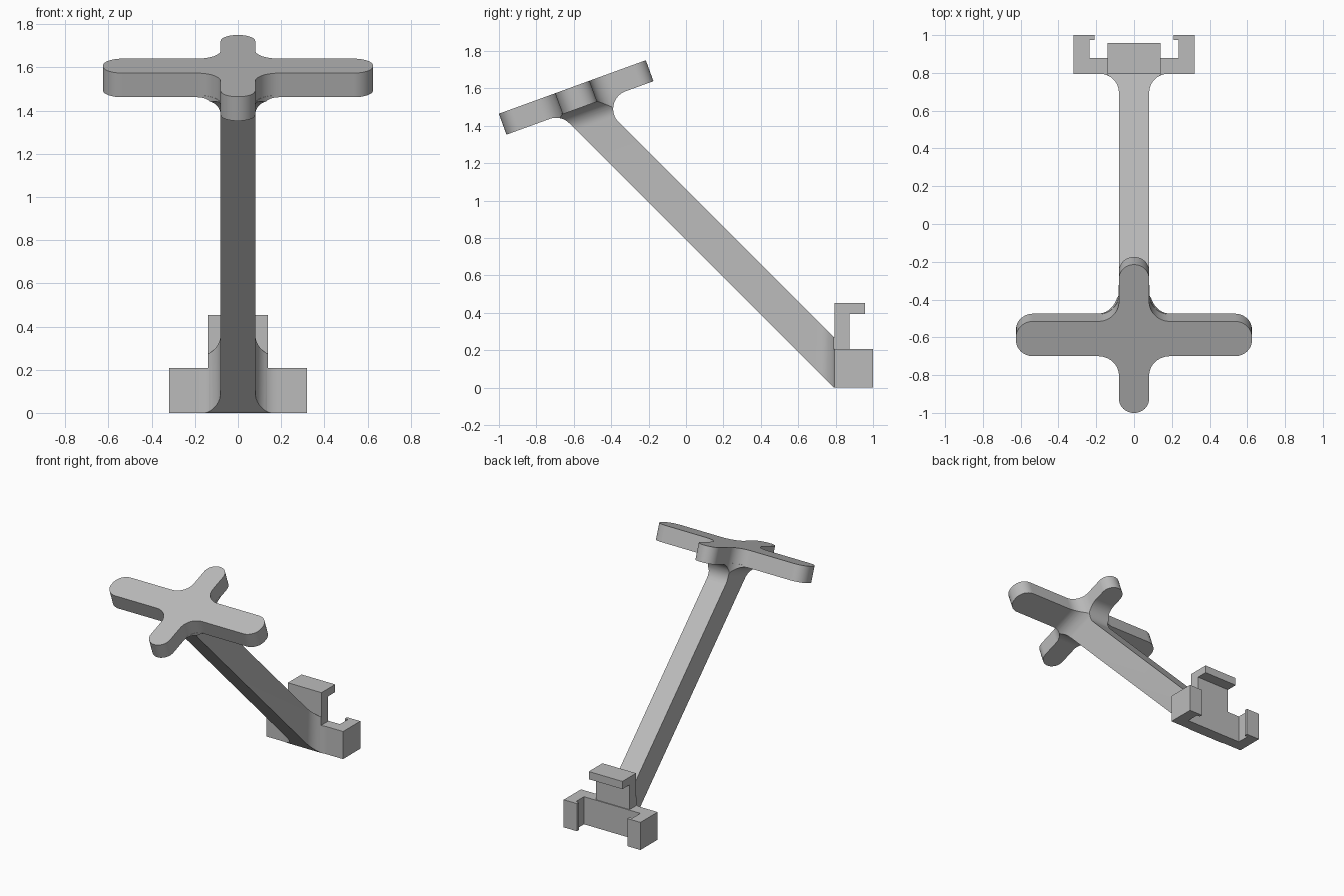
import bpy, bmesh, math
from mathutils import Vector

cube = bpy.data.objects.get("Cube")
if cube:
    bpy.data.objects.remove(cube)

grey = bpy.data.materials.new("light_grey")
grey.use_nodes = True
COLOR = (0.5, 0.5, 0.5, 1)
grey.diffuse_color = COLOR
grey.node_tree.nodes["Principled BSDF"].inputs["Base Color"].default_value = COLOR

TILT = math.radians(20)
PLATE_T = 0.119          # plate thickness
HALF = 0.08              # half width of strut and short arms
R = 0.1                  # blend radius
WALL = 0.795             # front of the clip
LOW, HIGH = 0.79, 1.06   # strut faces lie on y + z = const
U_LOW, U_HIGH, LEAN = -0.1085, 0.102, 0.467  # strut edges in the plate frame


def plate_point(x, u, w):
    """x across, u along the tilted plate, w down from its underside."""
    c, s = math.cos(TILT), math.sin(TILT)
    return Vector((x, -0.567 + u * c + w * s, 1.4957 + u * s - w * c))


def loft(name, rings):
    """Skin closed rings of equal length and cap both ends."""
    bm = bmesh.new()
    loops = [[bm.verts.new(p) for p in ring] for ring in rings]
    n = len(loops[0])
    for a, b in zip(loops, loops[1:]):
        for i in range(n):
            j = (i + 1) % n
            bm.faces.new((a[i], a[j], b[j], b[i]))
    bm.faces.new(loops[0])
    bm.faces.new(loops[-1])
    bmesh.ops.recalc_face_normals(bm, faces=bm.faces)
    mesh = bpy.data.meshes.new(name)
    bm.to_mesh(mesh)
    bm.free()
    mesh.materials.append(grey)
    obj = bpy.data.objects.new(name, mesh)
    bpy.context.collection.objects.link(obj)
    return obj


def prism(name, outline, axis, lo, hi):
    """Extrude a 2D outline along x (axis 0) or z (axis 2)."""
    def place(p, t):
        return (t, *p) if axis == 0 else (*p, t)
    return loft(name, [[place(p, t) for p in outline] for t in (lo, hi)])


def arc(cx, cy, r, start, end, steps=12):
    angles = [math.radians(start + (end - start) * i / steps) for i in range(steps + 1)]
    return [(cx + r * math.cos(a), cy + r * math.sin(a)) for a in angles]


def cross_outline(grow=0.0):
    """Four-armed plan with rounded tips and filleted inner corners."""
    side, short, long, tip, f = 0.098 + grow, HALF + grow, 0.625, 0.09, 0.11
    quad = arc(long - tip, side - tip, tip, 0, 90)
    quad += arc(short + f, side + f, f, 270, 180)
    quad += arc(0, 0.418 - short, short, 0, 90)
    half = quad + [(-x, u) for x, u in reversed(quad[:-1])]
    return half + [(x, -u) for x, u in reversed(half)]


def dip(d):
    """Height of the blend arc at distance d from the wall it meets."""
    return math.sqrt(max(0, R * R - (R - d) ** 2))


def half_width(d):
    return HALF + R - dip(d) if d < R else HALF


# Tilted cross plate
cross = cross_outline()
loft("cross_plate", [[plate_point(x, u, w) for x, u in cross] for w in (-PLATE_T, 0)])


# Flare joining strut and plate, trimmed to the plan of the plate
def flare_ring(w):
    d = max(w, 0)
    low, high = U_LOW + LEAN * d, U_HIGH + LEAN * d
    if d < 0.058:
        low = U_LOW - 0.0637 + dip(d)
    if d < 0.142:
        high = U_HIGH + 0.157 - dip(d)
    h = half_width(d)
    return [plate_point(x, u, w) for x, u in ((-h, low), (h, low), (h, high), (-h, high))]


depths = [-0.01] + [0.142 * (i / 20) ** 2 for i in range(21)]
flare = loft("plate_flare", [flare_ring(w) for w in depths])
trim = cross_outline(0.001)
cutter = loft("flare_trim", [[plate_point(x, u, w) for x, u in trim] for w in (-0.05, 0.3)])
cutter.hide_render = True
cutter.hide_viewport = True
mod = flare.modifiers.new("trim", "BOOLEAN")
mod.operation = "INTERSECT"
mod.solver = "EXACT"
mod.object = cutter
bpy.context.view_layer.objects.active = flare
bpy.ops.object.modifier_apply(modifier="trim")
bpy.data.objects.remove(cutter)


# Diagonal strut with a blend into the clip
def strut_ring(y, widest, top):
    h = min(half_width(WALL - y), widest)
    low, high = max(LOW - y, 0), min(HIGH - y, top)
    return [(-h, y, low), (h, y, low), (h, y, high), (-h, y, high)]


foot = [WALL - R * (1 - i / 12) ** 2 for i in range(13)]
loft("strut", [flare_ring(0.142)] + [strut_ring(y, 0.14, 2) for y in foot])
loft("strut_foot_blend", [strut_ring(y, 1, 0.208) for y in foot])

# Clip: lower bracket with two lipped jaws, seen in plan
jaw = [(0.235, 0.88), (0.235, 0.975), (0.21, 0.975), (0.21, 1.0), (0.32, 1.0), (0.32, WALL)]
bracket = jaw + [(-x, y) for x, y in reversed(jaw)]
prism("clip_bracket", bracket, 2, 0, 0.208)

# Clip: upper hooked tab, seen from the side
tab = [(WALL, 0.1), (0.873, 0.1), (0.873, 0.395), (0.958, 0.395), (0.958, 0.453), (WALL, 0.453)]
prism("clip_tab", tab, 0, -0.14, 0.14)

# Smooth the rounded parts, keep the edges crisp
bpy.ops.object.select_all(action="DESELECT")
for obj in bpy.context.scene.objects:
    if obj.type == "MESH":
        obj.select_set(True)
        bpy.context.view_layer.objects.active = obj
bpy.ops.object.shade_smooth_by_angle(angle=math.radians(30))
